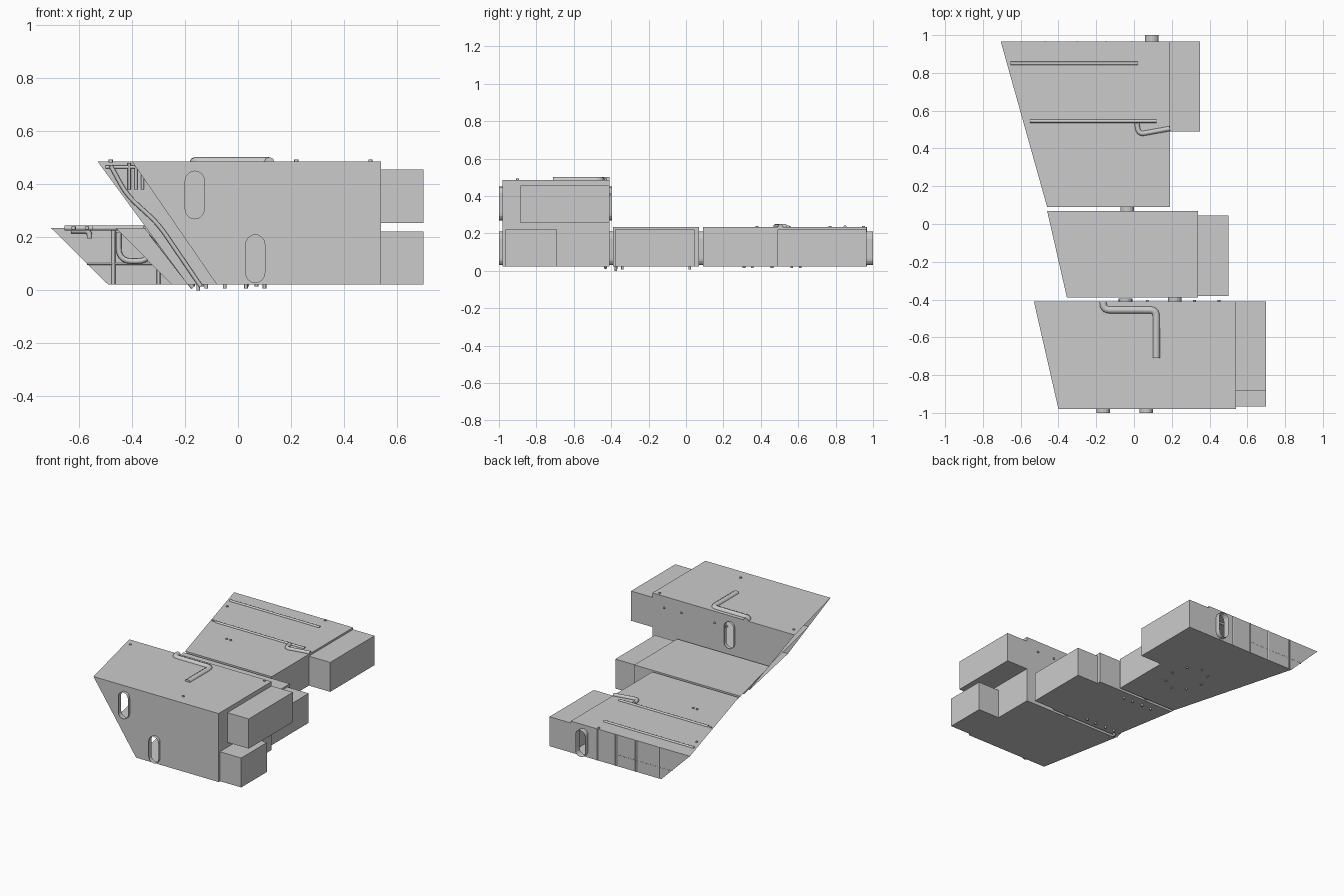
import bpy, bmesh, math
from mathutils import Vector

cube = bpy.data.objects.get("Cube")
if cube:
    bpy.data.objects.remove(cube, do_unlink=True)

grey = bpy.data.materials.new("hull grey")
grey.use_nodes = True
colour = (0.6, 0.6, 0.6, 1)
grey.diffuse_color = colour
grey.node_tree.nodes["Principled BSDF"].inputs["Base Color"].default_value = colour

Z0, LOW, HIGH = 0.022, 0.235, 0.487


def add(name, mesh):
    ob = bpy.data.objects.new(name, mesh)
    bpy.context.collection.objects.link(ob)
    mesh.materials.clear()
    mesh.materials.append(grey)
    return ob


def from_curve(name, curve):
    temp = bpy.data.objects.new(name, curve)
    bpy.context.collection.objects.link(temp)
    bpy.context.view_layer.update()
    deps = bpy.context.evaluated_depsgraph_get()
    mesh = bpy.data.meshes.new_from_object(temp.evaluated_get(deps))
    bpy.data.objects.remove(temp, do_unlink=True)
    return add(name, mesh)


def panel(name, *corners):
    mesh = bpy.data.meshes.new(name)
    mesh.from_pydata(corners, [], [range(len(corners))])
    return add(name, mesh)


def stadium(x, z, r=0.036, half=0.09, steps=8):
    """Upright rounded slot outline in x and z."""
    pts = []
    for side in (0, 1):
        for i in range(steps + 1):
            a = math.pi * (side + i / steps)
            lift = (half - r) * (1 - 2 * side)
            pts.append((x + r * math.cos(a), z + lift + r * math.sin(a)))
    return pts


def wall(name, y, outline, holes):
    """Flat upright wall with slot openings."""
    curve = bpy.data.curves.new(name, 'CURVE')
    curve.dimensions, curve.fill_mode = '2D', 'BOTH'
    for loop in [outline] + [stadium(*h) for h in holes]:
        sp = curve.splines.new('POLY')
        sp.points.add(len(loop) - 1)
        for p, (x, z) in zip(sp.points, loop):
            p.co = (x, z, 0, 1)
        sp.use_cyclic_u = True
    ob = from_curve(name, curve)
    for v in ob.data.vertices:
        v.co = (v.co.x, y, v.co.y)


def pipe(name, pts, r, bend=0.0):
    """Round pipe along a path, with rounded corners."""
    pts = [Vector(p) for p in pts]
    path = [pts[0]]
    for a, b, c in zip(pts, pts[1:], pts[2:]):
        p, q = b + (a - b).normalized() * bend, b + (c - b).normalized() * bend
        for i in range(6):
            t = i / 5
            path.append(p * (1 - t) ** 2 + b * 2 * t * (1 - t) + q * t * t)
    path.append(pts[-1])
    curve = bpy.data.curves.new(name, 'CURVE')
    curve.dimensions, curve.bevel_depth = '3D', r
    curve.bevel_resolution, curve.use_fill_caps = 2, True
    sp = curve.splines.new('POLY')
    sp.points.add(len(path) - 1)
    for sp_pt, p in zip(sp.points, path):
        sp_pt.co = (*p, 1)
    ob = from_curve(name, curve)
    for f in ob.data.polygons:
        f.use_smooth = len(f.vertices) == 4
    return ob


def door_frame(name, x, z, y0, y1):
    """Open rounded sleeve through a wall."""
    loop = stadium(x, z)
    bm = bmesh.new()
    a, b = [[bm.verts.new((px, y, pz)) for px, pz in loop] for y in (y0, y1)]
    for i in range(len(loop)):
        j = (i + 1) % len(loop)
        bm.faces.new((a[i], a[j], b[j], b[i]))
    mesh = bpy.data.meshes.new(name)
    bm.to_mesh(mesh)
    bm.free()
    add(name, mesh)


def module(name, y0, y1, top0, top1, low0, low1, right, height, front, back):
    """Room shell, open on the slanted side."""
    for label, y, t, b, holes in (("front", y0, top0, low0, front),
                                  ("back", y1, top1, low1, back)):
        wall(f"{name}_{label}_wall", y,
             [(t, height), (b, Z0), (right, Z0), (right, height)], holes)
    panel(name + "_roof", (top0, y0, height), (right, y0, height),
          (right, y1, height), (top1, y1, height))
    panel(name + "_floor", (low0, y0, Z0), (low1, y1, Z0),
          (right, y1, Z0), (right, y0, Z0))
    panel(name + "_end_wall", (right, y0, Z0), (right, y1, Z0),
          (right, y1, height), (right, y0, height))


def box(name, x0, x1, y0, y1, z0, z1):
    bm = bmesh.new()
    bmesh.ops.create_cube(bm, size=1)
    for v in bm.verts:
        v.co = [(a + b) / 2 + c * (b - a)
                for a, b, c in zip((x0, y0, z0), (x1, y1, z1), v.co)]
    mesh = bpy.data.meshes.new(name)
    bm.to_mesh(mesh)
    bm.free()
    add(name, mesh)


# Room shells
DOOR, UPPER = 0.12, 0.36
module("tall_room", -0.98, -0.41, -0.40, -0.53, -0.08, -0.19, 0.54, HIGH,
       [(-0.163, UPPER), (0.065, DOOR)], [(-0.045, UPPER), (0.215, DOOR)])
module("middle_room", -0.39, 0.07, -0.355, -0.46, -0.17, -0.25, 0.34, LOW,
       [(0.215, DOOR)], [(-0.035, DOOR)])
module("rear_room", 0.09, 0.965, -0.46, -0.705, -0.25, -0.49, 0.19, LOW,
       [(-0.035, DOOR)], [(0.095, DOOR)])
panel("tall_room_upper_floor", (-0.235, -0.98, 0.247), (0.54, -0.98, 0.247),
      (0.54, -0.41, 0.247), (-0.355, -0.41, 0.247))

# Door sleeves
for i, (x, z, y0, y1) in enumerate([
        (-0.163, UPPER, -1, -0.97), (0.065, DOOR, -1, -0.97),
        (-0.045, UPPER, -0.42, -0.395), (0.215, DOOR, -0.42, -0.38),
        (-0.035, DOOR, 0.06, 0.1), (0.095, DOOR, 0.955, 1)]):
    door_frame(f"door_sleeve_{i + 1}", x, z, y0, y1)

# Side boxes
box("lower_side_box", 0.54, 0.70, -0.965, -0.69, Z0, 0.222)
box("upper_side_box", 0.54, 0.70, -0.885, -0.41, 0.255, 0.457)
box("middle_side_box", 0.34, 0.50, -0.38, 0.045, Z0, 0.222)
box("rear_side_box", 0.19, 0.35, 0.49, 0.965, Z0, 0.222)

# Roof pipes
pipe("tall_roof_pipe", [(-0.163, -0.41, 0.483), (-0.163, -0.455, 0.483),
                        (0.118, -0.455, 0.483), (0.118, -0.71, 0.483)], 0.02, 0.035)
pipe("rear_roof_rod", [(-0.655, 0.85, LOW), (0.02, 0.85, LOW)], 0.009)
pipe("middle_roof_rod", [(-0.55, 0.545, LOW), (0.12, 0.545, LOW)], 0.009)
pipe("rear_roof_hose", [(0.015, 0.535, 0.238), (0.025, 0.475, 0.238),
                        (0.19, 0.505, 0.238)], 0.013, 0.03)

# Rear wall ribs and rail
for x in (-0.01, -0.15, -0.30, -0.47):
    pipe("rear_wall_rib", [(x, 0.962, Z0), (x, 0.962, LOW)], 0.007)
pipe("rear_wall_rail", [(-0.57, 0.962, 0.1), (-0.15, 0.962, 0.1)], 0.004)

# Hoses inside the open sides
pipe("tall_edge_hose", [(-0.48, -0.43, 0.47), (-0.42, -0.43, 0.36),
                        (-0.30, -0.43, 0.25), (-0.14, -0.43, 0.015)], 0.008, 0.05)
pipe("tall_edge_rod", [(-0.50, -0.425, 0.465), (-0.33, -0.425, 0.465)], 0.006)
for x in (-0.41, -0.385, -0.36):
    pipe("tall_hanging_rod", [(x, -0.425, 0.48), (x, -0.425, 0.38)], 0.006)
pipe("middle_edge_hose", [(-0.33, -0.375, 0.215), (-0.17, -0.375, 0.01)], 0.008)
pipe("rear_loop_hose", [(-0.45, 0.945, 0.22), (-0.45, 0.945, 0.11),
                        (-0.33, 0.945, 0.11), (-0.33, 0.945, 0.2)], 0.01, 0.05)
pipe("rear_corner_hose", [(-0.63, 0.945, 0.225), (-0.56, 0.945, 0.225),
                          (-0.56, 0.945, 0.195)], 0.01, 0.02)

# Roof and wall bolts
for x, y, z in [(-0.48, -0.47, HIGH), (0.50, -0.43, HIGH), (0.22, -0.9, HIGH),
                (-0.62, 0.77, LOW), (-0.57, 0.55, LOW), (-0.35, 0.38, LOW),
                (-0.32, 0.38, LOW), (-0.01, 0.95, LOW)]:
    pipe("roof_bolt", [(x, y, z - 0.005), (x, y, z + 0.006)], 0.008)
for x in (-0.02, 0.07, 0.32, 0.45):
    pipe("back_wall_bolt", [(x, -0.415, 0.41), (x, -0.403, 0.41)], 0.007)

# Underside studs
for x in (-0.12, -0.05, 0.03, 0.10):
    for y in (-0.34, 0.02):
        pipe("middle_floor_stud", [(x, y, Z0), (x, y, 0.008)], 0.007)
for i in range(8):
    a = math.tau * i / 8
    x, y = -0.05 + 0.12 * math.cos(a), 0.46 + 0.15 * math.sin(a)
    pipe("rear_floor_stud", [(x, y, Z0), (x, y, 0.014)], 0.007)
pipe("floor_foot", [(-0.15, -0.375, Z0), (-0.15, -0.375, 0)], 0.007)
